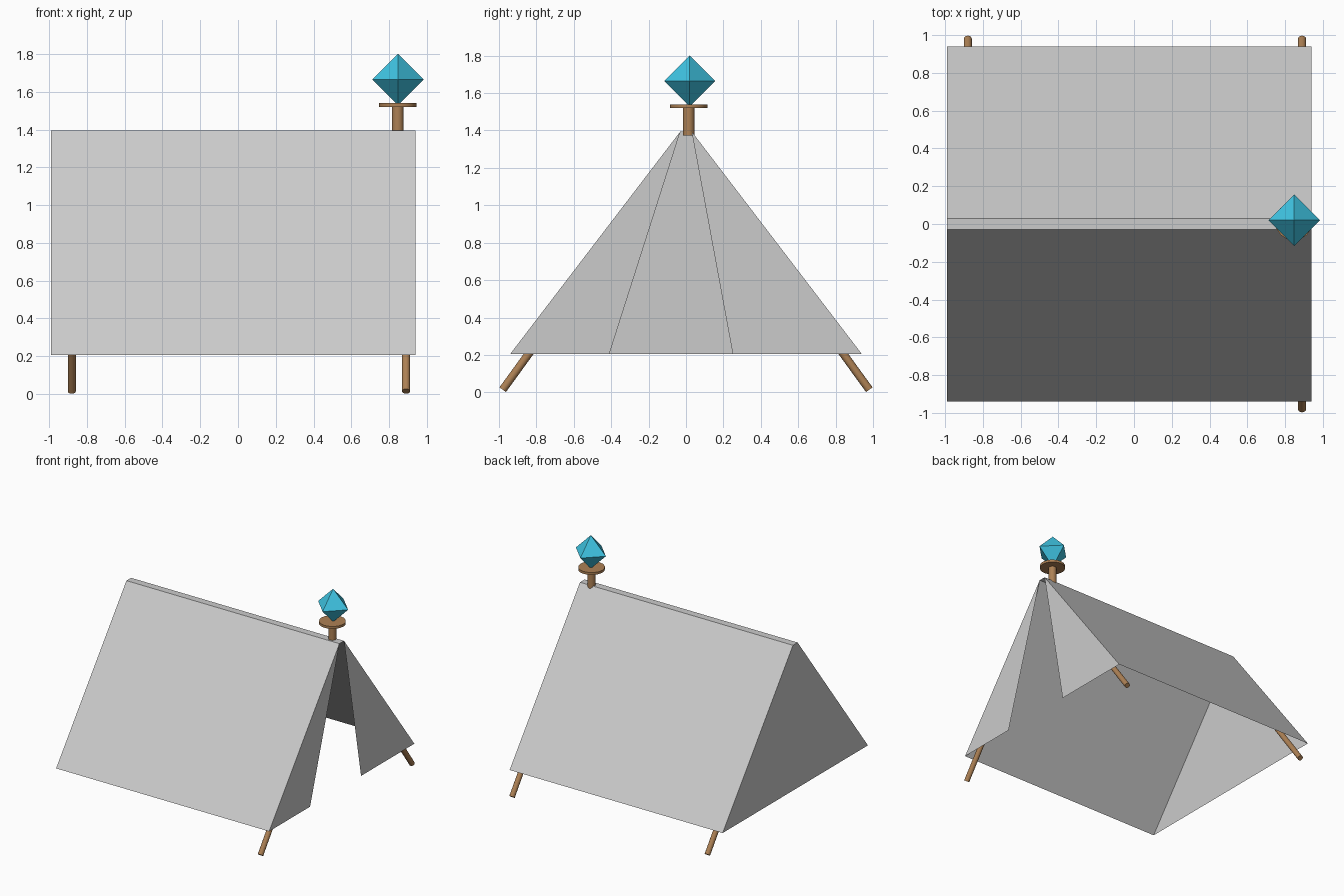
import bpy, bmesh
from mathutils import Vector

if "Cube" in bpy.data.objects:
    bpy.data.objects.remove(bpy.data.objects["Cube"])


def material(name, rgb):
    m = bpy.data.materials.new(name)
    m.diffuse_color = (*rgb, 1)
    m.use_nodes = True
    m.node_tree.nodes["Principled BSDF"].inputs["Base Color"].default_value = m.diffuse_color
    return m


wood = material("wood", (0.42, 0.22, 0.09))
blue = material("blue_crystal", (0.05, 0.55, 0.76))


def sheet(name, points):
    """One flat cloth panel."""
    mesh = bpy.data.meshes.new(name)
    mesh.from_pydata(points, [], [range(len(points))])
    ob = bpy.data.objects.new(name, mesh)
    bpy.context.collection.objects.link(ob)
    return ob


def rod(name, a, b, radius, sides=16):
    """Cylinder between two points."""
    a, b = Vector(a), Vector(b)
    d = b - a
    bpy.ops.mesh.primitive_cylinder_add(vertices=sides, radius=radius, depth=d.length,
                                        location=(a + b) / 2,
                                        rotation=d.to_track_quat('Z', 'Y').to_euler())
    ob = bpy.context.object
    ob.name = name
    ob.data.materials.append(wood)
    bpy.ops.object.shade_smooth_by_angle()
    return ob


X0, X1 = -0.99, 0.94        # closed end, open end
Y, R = 0.94, 0.03           # half width at hem, half width of ridge
Z0, Z1 = 0.205, 1.395       # hem and ridge heights

# Cloth roof: two slopes and the narrow ridge strip
sheet("front_slope", [(X0, -Y, Z0), (X1, -Y, Z0), (X1, -R, Z1), (X0, -R, Z1)])
sheet("back_slope", [(X1, Y, Z0), (X0, Y, Z0), (X0, R, Z1), (X1, R, Z1)])
sheet("ridge_strip", [(X0, -R, Z1), (X1, -R, Z1), (X1, R, Z1), (X0, R, Z1)])

# Closed end and the two door flaps
sheet("end_wall", [(X0, Y, Z0), (X0, -Y, Z0), (X0, -R, Z1), (X0, R, Z1)])
sheet("front_door_flap", [(X1, -Y, Z0), (X1, -0.41, Z0), (X1, -R, Z1)])
sheet("back_door_flap", [(X1, 0.25, Z0), (X1, Y, Z0), (X1, R, Z1)])

# Three slanted pegs under the hem
for name, x, s in (("front_right_peg", 0.89, -1), ("back_right_peg", 0.89, 1),
                   ("back_left_peg", -0.88, 1)):
    rod(name, (x, s * 0.98, 0.014), (x, s * 0.70, 0.40), 0.0215)

# Ridge post with disc and crystal
rod("ridge_post", (0.846, 0.014, 1.372), (0.846, 0.014, 1.53), 0.031)
rod("post_disc", (0.846, 0.014, 1.52), (0.846, 0.014, 1.54), 0.10)

bm = bmesh.new()
r = 0.136
ring = [bm.verts.new(p) for p in ((r, 0, 0), (0, r, 0), (-r, 0, 0), (0, -r, 0))]
top, bottom = bm.verts.new((0, 0, r)), bm.verts.new((0, 0, -r))
for i in range(4):
    a, b = ring[i], ring[(i + 1) % 4]
    bm.faces.new((a, b, top))
    bm.faces.new((b, a, bottom))
mesh = bpy.data.meshes.new("crystal")
bm.to_mesh(mesh)
bm.free()
mesh.materials.append(blue)
crystal = bpy.data.objects.new("crystal", mesh)
crystal.location = (0.848, 0.02, 1.665)
bpy.context.collection.objects.link(crystal)
